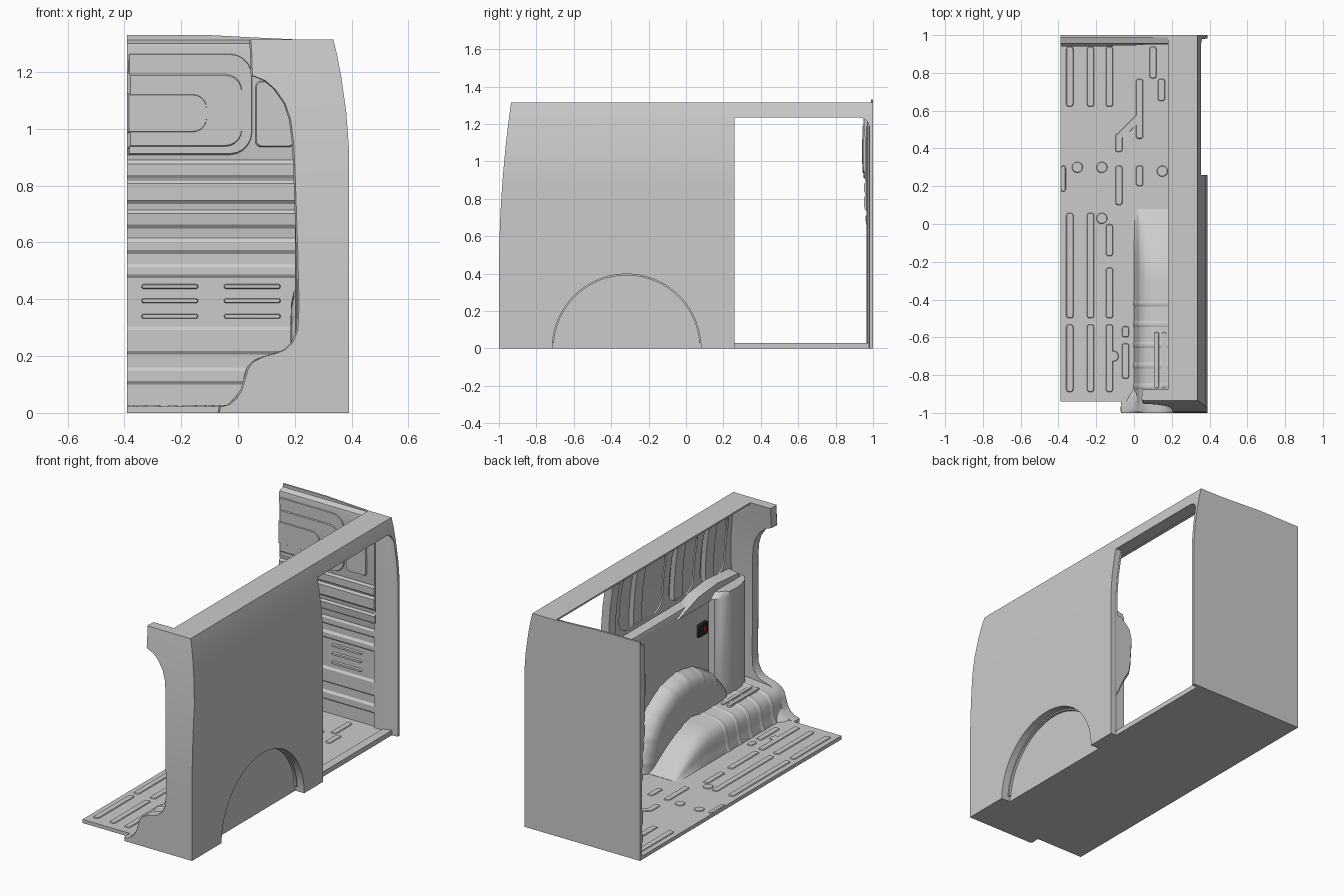
import bpy, bmesh, math

if "Cube" in bpy.data.objects:
    bpy.data.objects.remove(bpy.data.objects["Cube"])


def interp(pts, t):
    for (a, va), (b, vb) in zip(pts, pts[1:]):
        if t <= b:
            return va + (vb - va) * max(0, t - a) / (b - a)
    return pts[-1][1]


def outer(z):
    return interp([(0, .39), (.94, .39), (1.06, .381), (1.18, .364), (1.26, .349), (1.315, .335)], z)


def rear(z):
    return -1 + .065 * (max(0, z - .4) / .915) ** 2


def loft(name, rings):
    """Closed solid through equally long closed rings."""
    bm = bmesh.new()
    vs = [[bm.verts.new(p) for p in r] for r in rings]
    n = len(rings[0])
    for a, b in zip(vs, vs[1:]):
        for i in range(n):
            bm.faces.new((a[i], a[(i + 1) % n], b[(i + 1) % n], b[i]))
    bm.faces.new(vs[0])
    bm.faces.new(vs[-1])
    bmesh.ops.recalc_face_normals(bm, faces=bm.faces)
    me = bpy.data.meshes.new(name)
    bm.to_mesh(me)
    bm.free()
    ob = bpy.data.objects.new(name, me)
    bpy.context.collection.objects.link(ob)
    return ob


def prism(name, pts, axis, lo, hi, inset=0):
    """Extrude a 2D outline along an axis, optionally shrinking the lo end."""
    cu = sum(p[0] for p in pts) / len(pts)
    cv = sum(p[1] for p in pts) / len(pts)
    hu = max(abs(p[0] - cu) for p in pts)
    hv = max(abs(p[1] - cv) for p in pts)

    def ring(w, k):
        out = []
        for u, v in pts:
            u, v = cu + (u - cu) * (1 - k / hu), cv + (v - cv) * (1 - k / hv)
            out.append({'x': (w, u, v), 'y': (u, w, v), 'z': (u, v, w)}[axis])
        return out
    return loft(name, [ring(lo, inset), ring(hi, 0)])


def rrect(u0, v0, u1, v1, r, left=True, n=5):
    """Rounded rectangle; left=False leaves the u0 corners square."""
    pts = []
    for cx, cy, a0, rnd in ((u1 - r, v1 - r, 0, True), (u0 + r, v1 - r, 90, left),
                            (u0 + r, v0 + r, 180, left), (u1 - r, v0 + r, 270, True)):
        if rnd:
            for i in range(n + 1):
                a = math.radians(a0 + 90 * i / n)
                pts.append((cx + r * math.cos(a), cy + r * math.sin(a)))
        else:
            pts.append((u0, v1 if a0 == 90 else v0))
    return pts


def box(name, x0, x1, y0, y1, z0, z1):
    return prism(name, [(x0, y0), (x1, y0), (x1, y1), (x0, y1)], 'z', z0, z1)


def cut(ob, cutter):
    m = ob.modifiers.new('cut', 'BOOLEAN')
    m.operation, m.object, m.solver = 'DIFFERENCE', cutter, 'EXACT'
    bpy.context.view_layer.objects.active = ob
    bpy.ops.object.modifier_apply(modifier='cut')
    bpy.data.objects.remove(cutter)


def arc(r, a0=0, a1=180, n=40):
    return [(-.3175 + r * math.cos(math.radians(a0 + (a1 - a0) * i / n)),
             r * math.sin(math.radians(a0 + (a1 - a0) * i / n))) for i in range(n + 1)]


def paint(ob, name, col):
    m = bpy.data.materials.new(name)
    m.diffuse_color = col
    m.use_nodes = True
    m.node_tree.nodes["Principled BSDF"].inputs["Base Color"].default_value = m.diffuse_color
    ob.data.materials.append(m)


# Outer side skin with door opening and wheel arch
ZS = [0, .4, .5, .6, .7, .8, .88, .94, 1.0, 1.06, 1.12, 1.18, 1.235, 1.26, 1.315]
skin = loft('outer_side_panel', [[(outer(z), rear(z), z), (outer(z), 1, z),
            (outer(z) - .012, 1, z), (outer(z) - .012, rear(z), z)] for z in ZS])
door = rrect(.26, -.2, .982, 1.235, .06, left=False)
cut(skin, prism('door_cutter', door, 'x', .2, .5))
cut(skin, prism('arch_cutter', [(.08, -.1)] + arc(.3975) + [(-.715, -.1)], 'x', .3, .5))

# Wheel arch lip and closed well
prism('wheel_arch_lip', arc(.3975) + arc(.404)[::-1], 'x', .325, .378)
prism('wheel_well_panel', arc(.403), 'x', .322, .33)

# Floor
prism('floor', [(-.39, .99), (-.39, -.94), (-.07, -.94), (-.07, -.995), (.385, -.995), (.385, -.715), (.33, -.715),
                (.33, .08), (.385, .08), (.385, .26), (.35, .26), (.35, .99)], 'z', 0, .022)
box('door_sill', .3, .352, .26, .985, 0, .03)

# Floor beads
BEADS = [(-.34, -.5, .06), (-.23, -.5, .06), (-.13, -.5, -.23), (-.13, -.17, 0), (-.34, -.89, -.53),
         (-.23, -.89, -.53), (-.13, -.89, -.53), (-.045, -.6, -.54), (-.045, -.82, -.63),
         (-.34, .62, .94), (-.23, .62, .94), (-.13, .62, .94), (-.08, .1, .31), (.03, .2, .31),
         (.03, .45, .77), (.1, .77, .94), (.145, .65, .77), (-.08, .38, .48), (-.38, .17, .31)]
for x, y0, y1 in BEADS:
    prism('floor_bead', rrect(max(x - .02, -.39), y0, x + .02, y1, .014), 'z', .027, .02, .004)
for x, y in ((-.17, .03), (-.3, .3), (-.17, .3), (.15, .28), (-.11, -.7)):
    prism('floor_boss', rrect(x - .03, y - .03, x + .03, y + .03, .0299), 'z', .027, .02, .004)
prism('floor_bead_link', [(-.095, .47), (-.065, .45), (.04, .55), (.015, .58)], 'z', .027, .02, .004)

# Wheel house step along the side
SECT = [(0, 0), (.012, .03), (.018, .07), (.024, .11), (.035, .14), (.06, .165), (.1, .178), (.16, .184),
        (.24, .19), (.328, .19)]


def house(y, s, off=0):
    return [(x - off, y, .02 + (z + off) * s) for x, z in SECT] + [(.328, y, .015), (0, y, .015)]


loft('wheel_house', [house(y, s) for y, s in ((.08, .02), (.05, .12), (0, .32), (-.08, .6), (-.16, .82),
                                              (-.23, .95), (-.3, 1), (-.96, 1))])
for y in (-.42, -.53, -.64, -.75, -.86):
    loft('wheel_house_rib', [house(y + d, 1, o) for d, o in ((.016, 0), (.008, .003), (-.008, .003), (-.016, 0))])
for x in (.12, .16):
    prism('step_bead', rrect(x - .014, -.87, x + .014, -.57, .012), 'z', .21, .19, .003)

# Inner wheel dome with cross ribs
DOME = [(.322, .4), (.322, .446), (.28, .446), (.245, .44), (.215, .425), (.195, .4), (.187, .36), (.185, .3), (.185, .2)]
rings = []
for i in range(91):
    a = math.radians(2 * i)
    k = .005 if i % 10 in (4, 5) else 0
    rings.append([(x, -.3175 + (r + k) * math.cos(a), .02 + (r + k) * math.sin(a)) for x, r in DOME])
loft('wheel_dome', rings)

# Lower trim wall with ledge, corner column and door-post box
lower = prism('lower_wall_trim', [(.285, .03), (.285, .8), (.292, .825), (.345, .84), (.345, .03)], 'y', -.95, .25)
cut(lower, prism('dome_cutter', [(.0, -.1)] + arc(.39, 5, 175) + [(-.7, -.1)], 'x', .2, .5))


def column(z, g):
    return [(x, y - .05, z) for x, y in ((.33, -.56 + g), (.25, -.58 + g), (.225, -.61 + g), (.206, -.66),
                                         (.2, -.72), (.206, -.78), (.225, -.84), (.25, -.87), (.33, -.89))]


loft('rear_corner_column', [column(z, g) for z, g in ((.2, .03), (.24, .03), (.26, 0), (.8, 0), (.83, -.04))])
prism('column_shoulder', [(-.3, .78), (-.5, .86), (-.68, .88), (-.9, .86), (-.93, .78)], 'x', .27, .34, .01)
loft('door_post_box', [[(x, .12, z), (x, .235, z), (x + .02, .258, z), (.375, .258, z), (.375, .12, z)]
     for z, x in ((.25, .34), (.4, .27), (.46, .235), (.52, .225), (.68, .215), (.74, .23), (.8, .29))])

# Upper inner wall with rounded window-like openings
upper = loft('upper_inner_wall', [[(outer(z) - d, y, z) for d, y in
             ((.05, -.93), (.05, .258), (.04, .258), (.04, -.93))] for z in (.8, .94, 1.06, 1.18, 1.27)])
for y0, y1 in ((-.26, .16), (-.56, -.32), (-.86, -.62)):
    cut(upper, prism('window_cutter', rrect(y0, .86, y1, 1.24, .08), 'x', .1, .5))
for y in (-.05, -.44, -.74):
    loft('wall_stiffener', [[(outer(z) - d, y + w, z) for d, w in
         ((.01, -.06), (.03, -.04), (.03, .04), (.01, .06))] for z in (.84, .94, 1.06, 1.18, 1.25)])

# Door post
loft('door_post', [[(outer(z) - d, y, z) for d, y in ((.055, .2), (.05, .25), (.035, .26), (.002, .26), (.002, .2))]
                   for z in (0, .5, .94, 1.06, 1.18, 1.25)])

# Roof rail
prism('roof_rail', [(.18, 1.315), (.335, 1.315), (.352, 1.236), (.27, 1.24), (.18, 1.305)], 'y', -.925, .995)

# Rear opening frame
FRAME = [(0, -.072), (.02, -.067), (.03, -.035), (.05, -.01), (.08, .008), (.12, .02), (.155, .03), (.18, .05),
         (.2, .09), (.21, .13), (.222, .16), (.245, .185), (.29, .205), (.38, .209), (.55, .205), (.7, .2),
         (.85, .195), (.95, .19), (1.03, .18), (1.09, .16), (1.14, .125), (1.17, .09), (1.188, .045),
         (1.25, .043), (1.315, .04)]
loft('rear_door_frame', [[(x + .006, rear(z), z), (outer(z) - .001, rear(z), z),
                          (outer(z) - .001, rear(z) + .06, z), (x + .004, rear(z) + .06, z),
                          (x, rear(z) + .01, z)] for z, x in FRAME])
loft('frame_foot_flare', [[(x, y, .01), (x + .025, y, .03), (x + .07, y, .08), (x + .09, y, .15),
                           (x + .16, y, .195), (.32, y, .205), (.32, y, .01)]
                          for y, x in ((-.985, -.06), (-.94, -.055), (-.9, -.035), (-.86, 0))])

# Bulkhead back plate and door pillar
back = [(-.39, 0), (.388, 0)] + [(outer(z), z) for z in ZS[7:]] + [(.2, 1.315), (.05, 1.322), (-.1, 1.33), (-.39, 1.33)]
prism('bulkhead_back', back, 'y', .988, 1)
loft('front_door_pillar', [[(outer(z) - .001, .982, z), (outer(z) - .001, .99, z), (outer(z) - .15, .99, z),
     (outer(z) - .15, .965, z), (outer(z) - .07, .968, z), (outer(z) - .04, .978, z)]
    for z in (0, .5, .94, 1.06, 1.18, 1.25)])

# Corrugated bulkhead face with sloping top flange
base = [(0, .98), (.6, .979), (.75, .962), (1.2, .955), (1.33, .955)]
prof = [(.98, .01)]
for z0, z1 in ((.105, .155), (.21, .3), (.48, .52), (.565, .61), (.655, .71), (.74, .815), (.83, .885)):
    for z, d in ((z0 - .005, 0), (z0 + .008, .009), (z1 - .008, .009), (z1 + .005, 0)):
        prof.append((interp(base, z) - d, z))
prof += [(.958, .9), (.955, 1.2), (.952, 1.285), (.955, 1.3), (.99, 1.313), (.99, .01)]
prism('bulkhead_face', prof, 'x', -.39, .25)

# Bulkhead stampings and louvres
prism('bulkhead_frame', rrect(-.39, .905, .05, 1.27, .08, False), 'y', .948, .965, .008)
prism('bulkhead_panel', rrect(-.39, .93, .015, 1.2, .06, False), 'y', .944, .955, .012)
prism('bulkhead_oval', rrect(-.39, .985, -.11, 1.125, .05, False), 'y', .94, .95, .006)
prism('corner_stamping', rrect(.06, .935, .2, 1.17, .02), 'y', .949, .96, .005)
for z in (.34, .395, .445):
    for x in (-.34, -.05):
        prism('louvre', rrect(x, z - .009, x + .2, z + .009, .008), 'y', .967, .982, .003)

# Wall socket
sock = prism('wall_socket', rrect(-.6, .6, -.51, .68, .01), 'x', .27, .29, .003)
paint(sock, 'dark_plastic', (.02, .02, .02, 1))
btn = box('socket_button', .265, .275, -.58, -.56, .63, .65)
paint(btn, 'red', (.6, .03, .02, 1))

# Smooth shading with sharp edges kept
bpy.ops.object.select_all(action='SELECT')
bpy.context.view_layer.objects.active = skin
bpy.ops.object.shade_smooth_by_angle(angle=math.radians(28))
